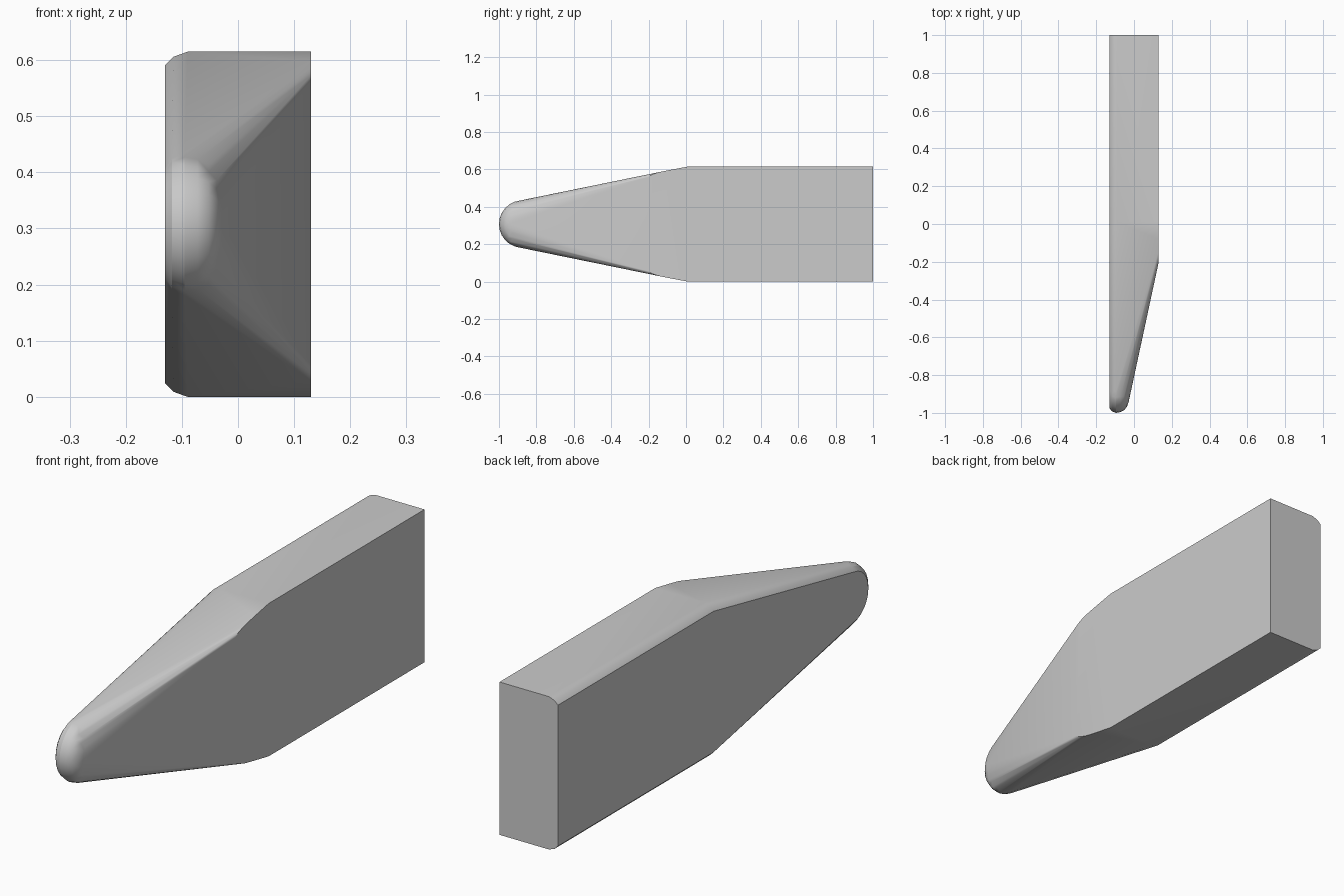
import bpy, bmesh
from math import radians, cos, sin, pi

if "Cube" in bpy.data.objects:
    bpy.data.objects.remove(bpy.data.objects["Cube"])

HALF_W, HEIGHT, MID = 0.13, 0.615, 0.3075
NOSE_Y, NOSE_R = -0.873, 0.127

bm = bmesh.new()


def pair(x, y, dz):
    """Add a point above and below the mid height."""
    for s in (1, -1):
        bm.verts.new((x, y, MID + s * dz))


# Straight rear body, rounded only along the left long edges
for x, inset in ((-HALF_W, 0.024), (-0.115, 0.009), (-0.09, 0.0), (HALF_W, 0.0)):
    for y in (0.01, 1.0):
        pair(x, y, MID - inset)

# Curved corners of the right face where the taper begins
for y, z in ((-0.08, 0.598), (-0.14, 0.586), (-0.18, 0.573), (-0.205, 0.558)):
    pair(HALF_W, y, z - MID)

# Rounded nose: stacked arcs, shrinking toward both sides
for x, inset in ((-HALF_W, 0.026), (-0.118, 0.009), (-0.095, 0.0), (-0.072, 0.004),
                 (-0.052, 0.014), (-0.038, 0.032), (-0.029, 0.055)):
    r = NOSE_R - inset
    for i in range(15):
        a = radians(-98) + radians(196) * i / 14
        bm.verts.new((x, NOSE_Y - r * cos(a), MID + r * sin(a)))

# Convex skin over all the sections
hull = bmesh.ops.convex_hull(bm, input=bm.verts[:])
loose = {v for v in hull["geom_interior"] + hull["geom_unused"]
         if isinstance(v, bmesh.types.BMVert)}
bmesh.ops.delete(bm, geom=list(loose), context='VERTS')
bmesh.ops.dissolve_limit(bm, angle_limit=radians(0.5), verts=bm.verts[:], edges=bm.edges[:])
bmesh.ops.recalc_face_normals(bm, faces=bm.faces[:])

mesh = bpy.data.meshes.new("tapered_block")
bm.to_mesh(mesh)
bm.free()
block = bpy.data.objects.new("tapered_block", mesh)
bpy.context.collection.objects.link(block)
bpy.context.view_layer.objects.active = block
block.select_set(True)
bpy.ops.object.shade_smooth_by_angle(angle=radians(30))

# Keep the large faces flat while the edges stay soft
weighted = block.modifiers.new("flat_faces", 'WEIGHTED_NORMAL')
weighted.keep_sharp = True
